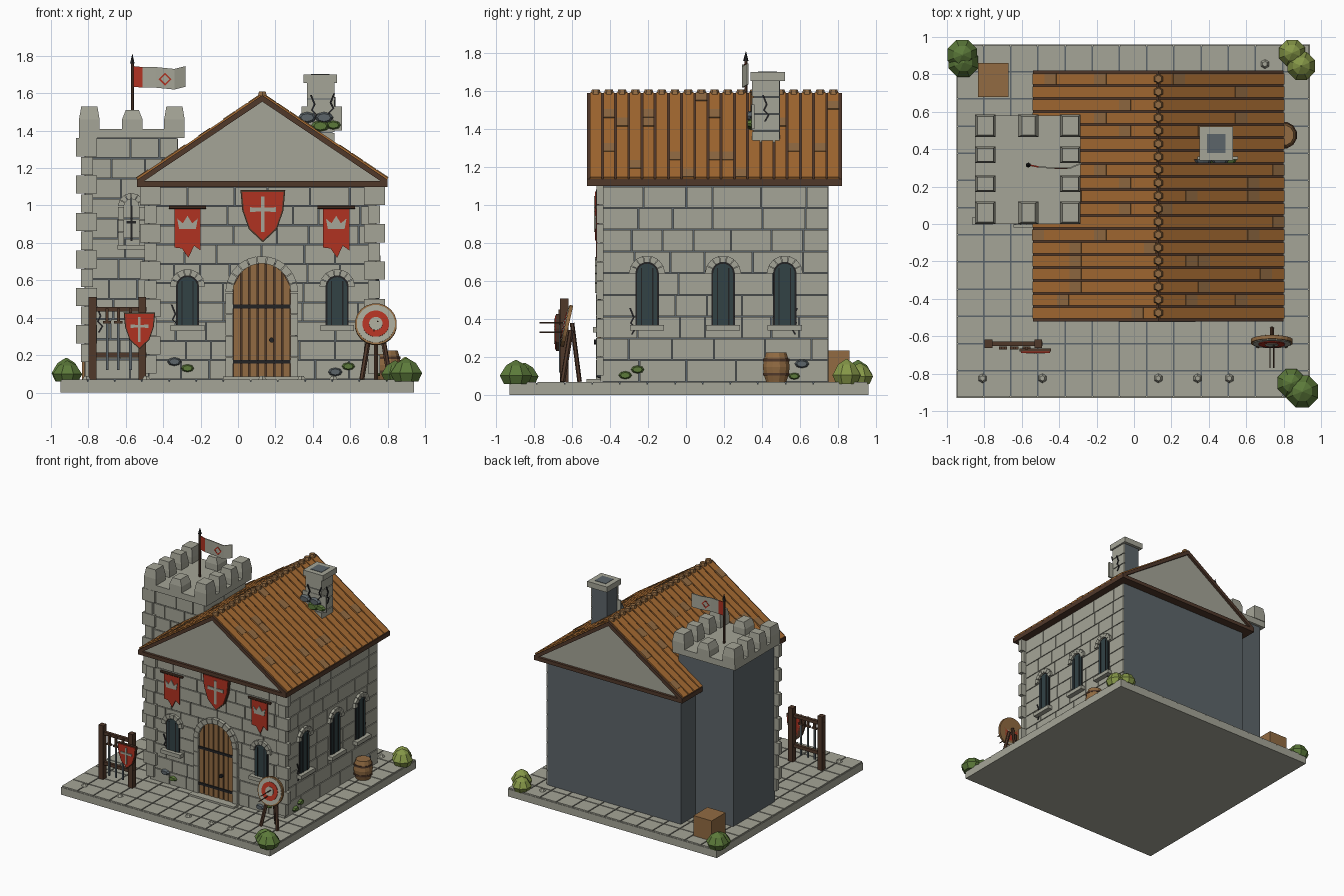
import bpy, bmesh, math, random
from mathutils import Vector

if "Cube" in bpy.data.objects:
    bpy.data.objects.remove(bpy.data.objects["Cube"])

random.seed(7)
PI = math.pi


def material(name, r, g, b):
    m = bpy.data.materials.new(name)
    lin = [((c / 255 + 0.055) / 1.055) ** 2.4 for c in (r, g, b)]
    m.diffuse_color = (*lin, 1)
    m.use_nodes = True
    m.node_tree.nodes["Principled BSDF"].inputs["Base Color"].default_value = m.diffuse_color
    return m


STONE = material("pale_stone", 165, 165, 151)
SLATE = material("slate_mortar", 92, 101, 106)
GLASS = material("dark_glass", 50, 66, 69)
RED = material("red_cloth", 176, 50, 33)
ROOF = material("roof_orange", 166, 107, 50)
WOOD = material("wood", 146, 107, 66)
DARK = material("dark_timber", 80, 56, 42)
GREEN = material("leaf_green", 92, 122, 58)
LIME = material("light_leaf", 134, 152, 72)
IRON = material("black_iron", 34, 34, 36)


# Every solid is a list of rings that are lofted and capped
def build(name, mat, solids):
    bm = bmesh.new()
    for rings in solids:
        vs = [[bm.verts.new(p) for p in ring] for ring in rings]
        n = len(vs[0])
        for a, b in zip(vs, vs[1:]):
            for i in range(n):
                bm.faces.new((a[i], a[(i + 1) % n], b[(i + 1) % n], b[i]))
        bm.faces.new(vs[0][::-1])
        bm.faces.new(vs[-1])
    bmesh.ops.recalc_face_normals(bm, faces=bm.faces)
    me = bpy.data.meshes.new(name)
    bm.to_mesh(me)
    bm.free()
    me.materials.append(mat)
    ob = bpy.data.objects.new(name, me)
    bpy.context.collection.objects.link(ob)
    return ob


def box(x0, x1, y0, y1, z0, z1):
    return [[(x0, y0, z), (x1, y0, z), (x1, y1, z), (x0, y1, z)] for z in (z0, z1)]


def circle(c, r, axis, n):
    q = Vector(axis).to_track_quat('Z', 'Y')
    return [Vector(c) + q @ Vector((r * math.cos(2 * PI * (i + .5) / n), r * math.sin(2 * PI * (i + .5) / n), 0))
            for i in range(n)]


def rod(p, q, r0, r1=None, n=8):
    axis = Vector(q) - Vector(p)
    return [circle(p, r0, axis, n), circle(q, r0 if r1 is None else r1, axis, n)]


# Wall frames: u along the wall, v up, d outward
def front(u, v, d): return (u, -d, v)
def right(u, v, d): return (d, u, v)


def prism(pts, f, d0, d1):
    return [[f(u, v, d) for u, v in pts] for d in (d0, d1)]


def rect(u0, u1, v0, v1): return [(u0, v0), (u1, v0), (u1, v1), (u0, v1)]


def shift(pts, u, v, s=1): return [(u + a * s, v + b * s) for a, b in pts]


def arch(c, r, z0, spring, n=10):
    return [(c - r, z0), (c + r, z0)] + [(c + r * math.cos(PI * i / n), spring + r * math.sin(PI * i / n))
                                         for i in range(n + 1)]


def voussoirs(c, r0, r1, spring, f, d0, d1, n):
    out = []
    for i in range(n):
        a, b = PI * (i + .04) / n, PI * (i + .96) / n
        out.append(prism([(c + r * math.cos(t), spring + r * math.sin(t))
                          for r, t in ((r0, a), (r1, a), (r1, b), (r0, b))], f, d0, d1))
    return out


def blocks(name, u0, u1, z0, z1, rows, f, d):
    out, h, g = [], (z1 - z0) / rows, .003
    for k in range(rows):
        u = u0
        while u < u1 - .01:
            w = random.uniform(.13, .27)
            e = u1 if u + w > u1 - .08 else u + w
            out.append(prism(rect(u + g, e - g, z0 + k * h + g, z0 + (k + 1) * h - g), f, d - .012, d))
            u = e
    build(name, STONE, out)


def crack(u, v, f, d, s=1):
    path = [(0, .14), (.02 * s, .09), (.005 * s, .06), (.03 * s, .035), (.01 * s, 0)]
    return [prism([(u + a, v + b), (u + a + .01, v + b), (u + p + .01, v + q), (u + p, v + q)], f, d, d + .006)
            for (a, b), (p, q) in zip(path, path[1:])]


# Paved base
build("base_slab", STONE, [box(-.95, .94, -.93, .96, 0, .06)])
build("paving_joints", SLATE, [box(-.94, .93, -.92, .95, .06, .063)])
T = 1.89 / 13
build("paving_tiles", STONE, [box(-.95 + i * T + .004, -.95 + (i + 1) * T - .004, -.93 + j * T + .004,
                                  -.93 + (j + 1) * T - .004, .06, .07) for i in range(13) for j in range(13)])
build("pebbles", STONE, [rod((x, y, .07), (x, y, .088), .025, .014, 6) for x, y in
                         ((-.81, -.825), (-.49, -.825), (.13, -.825), (.34, -.825), (.51, -.825), (.7, .855))])

# House and tower cores with block facing
build("house_core", SLATE, [box(-.48, .73, -.44, .75, .06, 1.11)])
build("tower_core", SLATE, [box(-.82, -.33, .03, .56, .06, 1.37)])
blocks("house_front_blocks", -.48, .74, .07, 1.10, 10, front, .45)
blocks("house_right_blocks", -.44, .75, .07, 1.10, 9, right, .74)
blocks("tower_front_blocks", -.82, -.32, .07, 1.36, 12, front, -.02)
blocks("tower_right_blocks", .03, .56, .95, 1.36, 4, right, -.32)
quoins = []
for side, corner, top, d in ((1, .74, 1.10, .45), (-1, -.48, 1.10, .45), (-1, -.82, 1.36, -.02)):
    for k in range(int((top - .07) / .1)):
        out, inn = (.045, .065) if k % 2 == 0 else (.02, .045)
        z = top - .1 * k
        a, b = sorted((corner + side * out, corner - side * inn))
        quoins.append(prism(rect(a, b, z - .097, z), front, d - .015, d + .022))
build("corner_quoins", STONE, quoins)

# Battlements
build("tower_crown", STONE, [box(-.85, -.285, 0, .58, 1.36, 1.41)])
merlons = []
for i, x in enumerate((-.795, -.565, -.34)):
    for j, y in enumerate((.06, .215, .37, .525)):
        if i == 1 and j in (1, 2):
            continue
        hx, hy, e = .055, (.06 if j in (0, 3) else .045), .012 if i != 1 else .02
        top = 1.53 if i != 1 else 1.51
        merlons.append([[(x + a * w, y + b * v, z) for a, b in ((-1, -1), (1, -1), (1, 1), (-1, 1))]
                        for w, v, z in ((hx, hy, 1.41), (hx, hy, 1.46), (hx - e, hy - .01, top))])
build("merlons", STONE, merlons)

# Flag
build("flag_pole", DARK, [rod((-.565, .315, 1.41), (-.565, .315, 1.77), .009)])
build("pole_tip", IRON, [rod((-.565, .315, 1.76), (-.565, .315, 1.81), .014, .001, 6)])
wave = [(-.56, .315, 1.635), (-.51, .305, 1.63), (-.44, .3, 1.63), (-.34, .3, 1.62), (-.28, .325, 1.635)]
cloth = [[[(x, y - .004, z), (x, y + .004, z), (x, y + .004, z + .11), (x, y - .004, z + .11)] for x, y, z in pair]
         for pair in zip(wave, wave[1:])]
build("flag_band", RED, cloth[:1])
build("flag_cloth", STONE, cloth[1:])
build("flag_diamond", RED, [prism([(-.39 + a * .035, 1.675 + b * .035), (-.39 + a * .023, 1.675 + b * .023),
                                   (-.39 + c * .023, 1.675 + e * .023), (-.39 + c * .035, 1.675 + e * .035)],
                                  front, -.306, -.294)
                            for a, b, c, e in ((1, 0, 0, 1), (0, 1, -1, 0), (-1, 0, 0, -1), (0, -1, 1, 0))])

# Gable and roof
build("gable", STONE, [prism([(-.53, 1.115), (.79, 1.115), (.13, 1.57)], front, -.80, .50)])
build("eave_beams", DARK, [box(-.54, .80, -.52, .82, 1.10, 1.13)])
L = math.hypot(.67, .45)


def slope(s):
    return lambda y, t, d: (.13 + s * (.67 * (1 - t / L) + .5576 * d), y, 1.135 + .45 * t / L + .83 * d)


build("roof_deck", DARK, [prism([(.13 + s * .67, 1.105), (.13 + s * .67, 1.137), (.13, 1.59), (.13, 1.555)],
                                front, -.82, .52) for s in (-1, 1)])
strips, patches = [], []
for s in (-1, 1):
    for k in range(19):
        y = -.51 + k * .0695
        strips.append(prism(rect(y + .005, y + .0645, .004, L - .005), slope(s), -.004, .012))
        for t in random.sample(range(10), random.choice((0, 1, 1, 2))):
            patches.append(prism(rect(y + .005, y + .0645, t * .08 + .005, t * .08 + .08), slope(s), .01, .016))
build("roof_planks", ROOF, strips)
build("roof_patches", WOOD, patches)
build("ridge_caps", WOOD, [rod((.13, -.475 + k * .0695, 1.575), (.13, -.475 + k * .0695, 1.61), .03, .02, 6)
                           for k in range(19)])

# Chimney
build("chimney_core", SLATE, [box(.37, .505, .355, .495, 1.3, 1.66), box(.39, .49, .38, .48, 1.66, 1.703)])
blocks("chimney_front_blocks", .365, .515, 1.3, 1.66, 4, front, -.348)
blocks("chimney_right_blocks", .35, .495, 1.3, 1.66, 4, right, .515)
build("chimney_cap", STONE, [box(.35, .395, .34, .52, 1.655, 1.70), box(.485, .53, .34, .52, 1.655, 1.70),
                             box(.395, .485, .34, .385, 1.655, 1.70), box(.395, .485, .475, .52, 1.655, 1.70)])
build("chimney_collar", STONE, [box(.34, .555, .345, .36, 1.40, 1.53)])

# Arched windows
glass, frames, bars, stones, sills = [], [], [], [], []
for f, c, z0, spring, d in ((front, -.27, .36, .565, .45), (front, .53, .36, .565, .45),
                            (right, -.205, .37, .64, .74), (right, .195, .37, .64, .74), (right, .52, .37, .64, .74)):
    frames.append(prism(arch(c, .062, z0, spring), f, d, d + .006))
    glass.append(prism(arch(c, .052, z0, spring), f, d, d + .010))
    bars += [prism(rect(c + x - .003, c + x + .003, z0, spring + .03), f, d, d + .014) for x in (-.03, .03)]
    stones += voussoirs(c, .06, .095, spring, f, d, d + .022, 7)
    sills.append(prism(rect(c - .09, c + .09, z0 - .03, z0), f, d, d + .04))
build("window_frames", IRON, frames)
build("window_glass", GLASS, glass)
build("window_bars", IRON, bars)

# Tower arrow slit
stones += voussoirs(-.57, .04, .072, .995, front, -.02, .005, 6)
stones += [prism(rect(-.57 + s * .056 - .016, -.57 + s * .056 + .016, .79 + k * .068, .855 + k * .068), front, -.02, .003)
           for s in (-1, 1) for k in range(3)]
sills.append(prism(rect(-.645, -.495, .765, .788), front, -.02, .02))
build("arrow_slit", IRON, [prism(rect(-.575, -.565, .81, 1.0), front, -.02, -.013),
                           prism(rect(-.595, -.545, .905, .917), front, -.02, -.013)])

# Door
C, R, SP = .127, .155, .535
stones += voussoirs(C, R, .195, SP, front, .45, .48, 11)
stones += [prism(rect(C + s * .175 - .02, C + s * .175 + .02, .075 + k * .115, .186 + k * .115), front, .45, .475)
           for s in (-1, 1) for k in range(4)]
build("arch_stones", STONE, stones)
build("window_sills", STONE, sills)
build("door_back", DARK, [prism(arch(C, R, .07, SP), front, .45, .456)])
planks, w = [], 2 * R / 7
for k in range(7):
    a, b = -R + k * w + .004, -R + (k + 1) * w - .004
    ta, tb = (SP + math.sqrt(R * R - x * x) for x in (a, b))
    planks.append(prism([(C + a, .08), (C + b, .08), (C + b, tb), (C + a, ta)], front, .45, .465))
build("door_planks", WOOD, planks)
build("door_straps", IRON, [prism(rect(C - R, C + R, z - .01, z + .01), front, .45, .472) for z in (.165, .46)] +
      [rod((.18, -.46, .28), (.18, -.485, .28), .014)])
build("door_step", STONE, [box(-.08, .33, -.525, -.45, .06, .085)])

# Shields: border, red face and cross
SHIELD = [(-.12, .14), (.12, .14), (.11, .03), (.075, -.07), (0, -.14), (-.075, -.07), (-.11, .03)]
CROSS = [(-.01, -.085), (.01, -.085), (.01, .025), (.07, .022), (.07, .048), (.01, .045), (.01, .105),
         (-.01, .105), (-.01, .045), (-.07, .048), (-.07, .022), (-.01, .025)]
for name, u, v, s, d in (("wall_shield", .133, .943, 1, .455), ("rack_shield", -.527, .33, .7, .665)):
    build(name + "_border", DARK, [prism(shift(SHIELD, u, v, s), front, d, d + .018)])
    build(name + "_face", RED, [prism(shift(SHIELD, u, v, s * .92), front, d, d + .024)])
    build(name + "_cross", STONE, [prism(shift(CROSS, u, v, s), front, d, d + .030)])

# Banners
CLOTH = [(-.07, .99), (.07, .99), (.07, .76), (.035, .785), (.005, .72), (-.03, .77), (-.07, .775)]
CROWN = [(-.045, .875), (.045, .875), (.055, .93), (.025, .905), (0, .945), (-.025, .905), (-.055, .93)]
build("banner_cloths", RED, [prism(shift(CLOTH, c, 0), front, .465, .473) for c in (-.27, .525)])
build("banner_crowns", STONE, [prism(shift(CROWN, c, 0), front, .473, .478) for c in (-.27, .525)])
build("banner_rods", DARK, [rod((c - .1, -.47, .99), (c + .1, -.47, .99), .01) for c in (-.27, .525)])

# Wall cracks, moss and loose stones
build("cracks", IRON, crack(-.36, .33, front, .45) + crack(.55, .33, front, .45) + crack(-.76, .32, front, -.02) +
      crack(-.30, .32, right, .74) + crack(.58, .32, right, .74, -1) + crack(.385, 1.45, front, -.345) +
      crack(.51, 1.46, front, -.345, -1) + crack(.40, 1.44, right, .515))


def lumps(items):
    return [[[f(u + k * r * math.cos(PI * i / 4), v + .6 * k * r * math.sin(PI * i / 4), d + e) for i in range(8)]
             for k, e in ((1, 0), (.7, .02))] for f, u, v, d, r in items]


build("wall_stones", SLATE, lumps([(front, -.34, .165, .45, .038), (front, .52, .11, .45, .038),
                                   (right, .61, .165, .74, .038), (front, .37, 1.47, -.345, .05),
                                   (front, .46, 1.47, -.345, .05)]))
build("moss", GREEN, lumps([(front, -.27, .13, .45, .035), (front, .59, .14, .45, .035), (right, -.32, .105, .74, .035),
                            (right, -.255, .135, .74, .035), (right, .57, .1, .74, .03),
                            (front, .44, 1.425, -.345, .05), (front, .51, 1.43, -.345, .04)]))

# Weapon rack
build("rack_frame", DARK, [box(x - .021, x + .021, -.662, -.618, .07, .51) for x in (-.778, -.512)] +
      [box(-.8, -.49, -.652, -.628, z - .013, z + .013) for z in (.20, .445)])
build("rack_blades", SLATE, [box(x - .007, x + .007, -.668, -.660, .12, .38) for x in (-.70, -.64, -.575)])
build("rack_hilts", DARK, [box(x - .008, x + .008, -.672, -.655, .38, .45) for x in (-.70, -.64, -.575)] +
      [box(x - .022, x + .022, -.672, -.655, .37, .382) for x in (-.70, -.64, -.575)])

# Archery target
N, O = Vector((0, -.975, .22)), Vector((.737, -.63, .365))
for name, mat, r, d in (("target_back", WOOD, .113, 0), ("target_face", STONE, .103, .004),
                        ("target_ring", RED, .072, .008), ("target_centre", STONE, .036, .012)):
    build(name, mat, [rod(O - N * .012, O + N * (.008 + d), r, n=20)])
build("target_legs", DARK, [rod((.737 + s * .075, -.65, .07), (.737 + s * .03, -.605, .34), .014, n=6) for s in (-1, 1)] +
      [rod((.737, -.56, .07), (.737, -.60, .38), .012, n=6)])
build("target_arrows", DARK, [rod((.737 + x, -.63, z), (.737 + x, -.77, z), .004, n=6) for x, z in ((.01, .38), (-.01, .33))])

# Barrel and crate
profile = ((.055, .07), (.068, .11), (.073, .148), (.068, .185), (.055, .225))
build("barrel", WOOD, [[circle((.80, .475, z), r, (0, 0, 1), 12) for r, z in profile]])
build("barrel_hoops", DARK, [rod((.80, .475, z - .007), (.80, .475, z + .007), .0715, n=12) for z in (.11, .185)])
build("crate", WOOD, [box(-.835, -.67, .68, .86, .07, .235)])


# Faceted bushes
def bush(x, y, r, h):
    return [circle((x, y, .06 + h * z), r * k, (0, 0, 1), 8) for k, z in ((.75, 0), (1, .35), (.6, .78), (.05, 1))]


build("green_bushes", GREEN, [bush(-.918, .905, .085, .125), bush(-.912, .865, .085, .11),
                              bush(.9, -.895, .092, .125), bush(.84, -.85, .08, .11)])
build("light_bushes", LIME, [bush(.845, .915, .075, .11), bush(.895, .845, .08, .13)])
